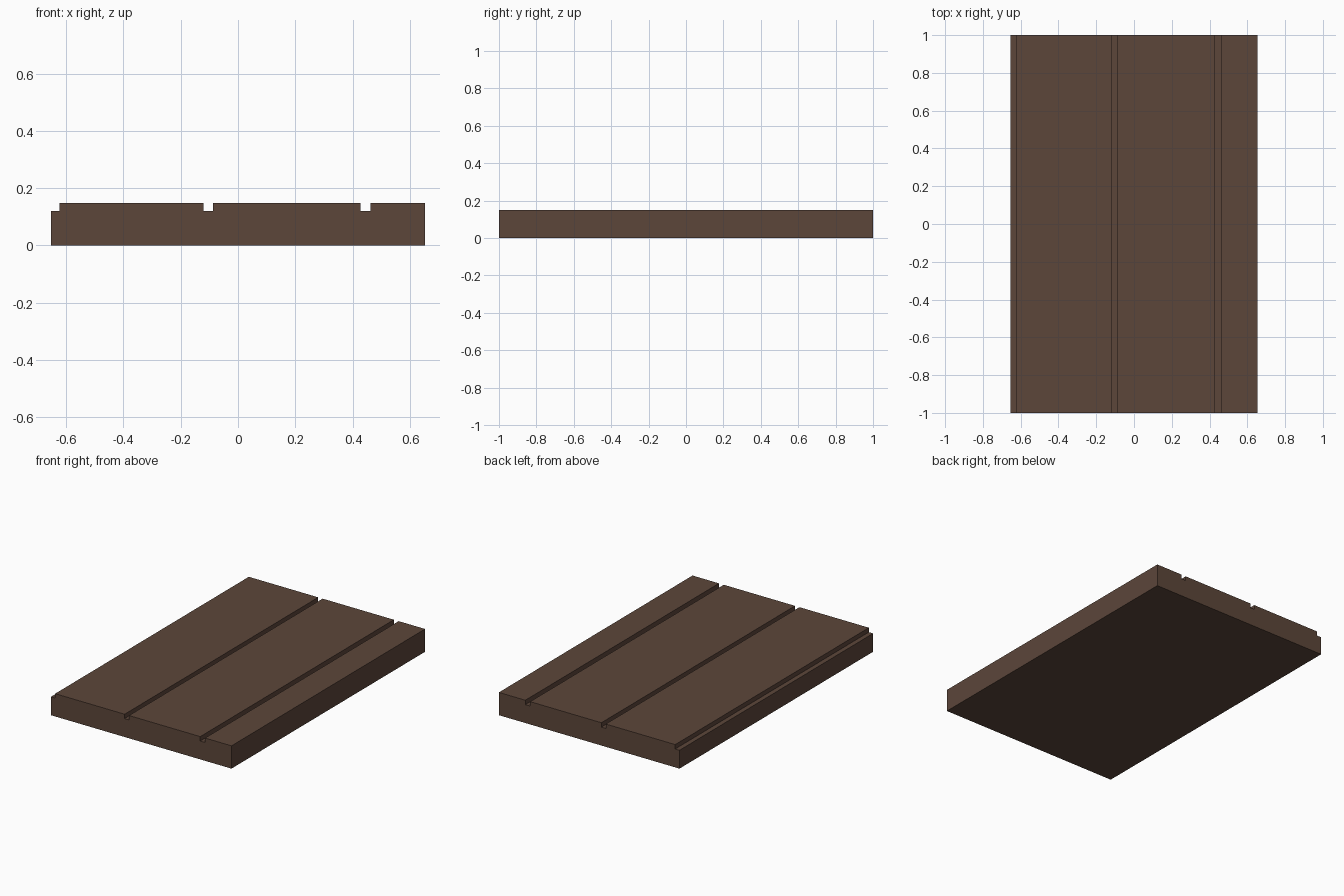
import bpy, bmesh

if "Cube" in bpy.data.objects:
    bpy.data.objects.remove(bpy.data.objects["Cube"])

HALF_LEN, TOP, FLOOR = 1.0, 0.149, 0.12
EDGE = 0.653
# Grooves between the planks (x start, x end)
grooves = [(-0.12, -0.088), (0.427, 0.462)]

# Cross-section, anticlockwise seen from the front, with the left edge rebate
profile = [(-EDGE, 0), (EDGE, 0), (EDGE, TOP)]
for a, b in reversed(grooves):
    profile += [(b, TOP), (b, FLOOR), (a, FLOOR), (a, TOP)]
profile += [(-0.622, TOP), (-0.622, FLOOR), (-EDGE, FLOOR)]

# Extrude the cross-section along y
bm = bmesh.new()
face = bm.faces.new([bm.verts.new((x, -HALF_LEN, z)) for x, z in profile])
ext = bmesh.ops.extrude_face_region(bm, geom=[face])
verts = [g for g in ext["geom"] if isinstance(g, bmesh.types.BMVert)]
bmesh.ops.translate(bm, vec=(0, 2 * HALF_LEN, 0), verts=verts)
bmesh.ops.recalc_face_normals(bm, faces=bm.faces)

mesh = bpy.data.meshes.new("plank_floor")
bm.to_mesh(mesh)
bm.free()
floor = bpy.data.objects.new("plank_floor", mesh)
bpy.context.collection.objects.link(floor)

# Dark brown wood
wood = bpy.data.materials.new("dark_brown_wood")
wood.diffuse_color = (0.107, 0.061, 0.042, 1)
wood.use_nodes = True
wood.node_tree.nodes["Principled BSDF"].inputs["Base Color"].default_value = wood.diffuse_color
mesh.materials.append(wood)
